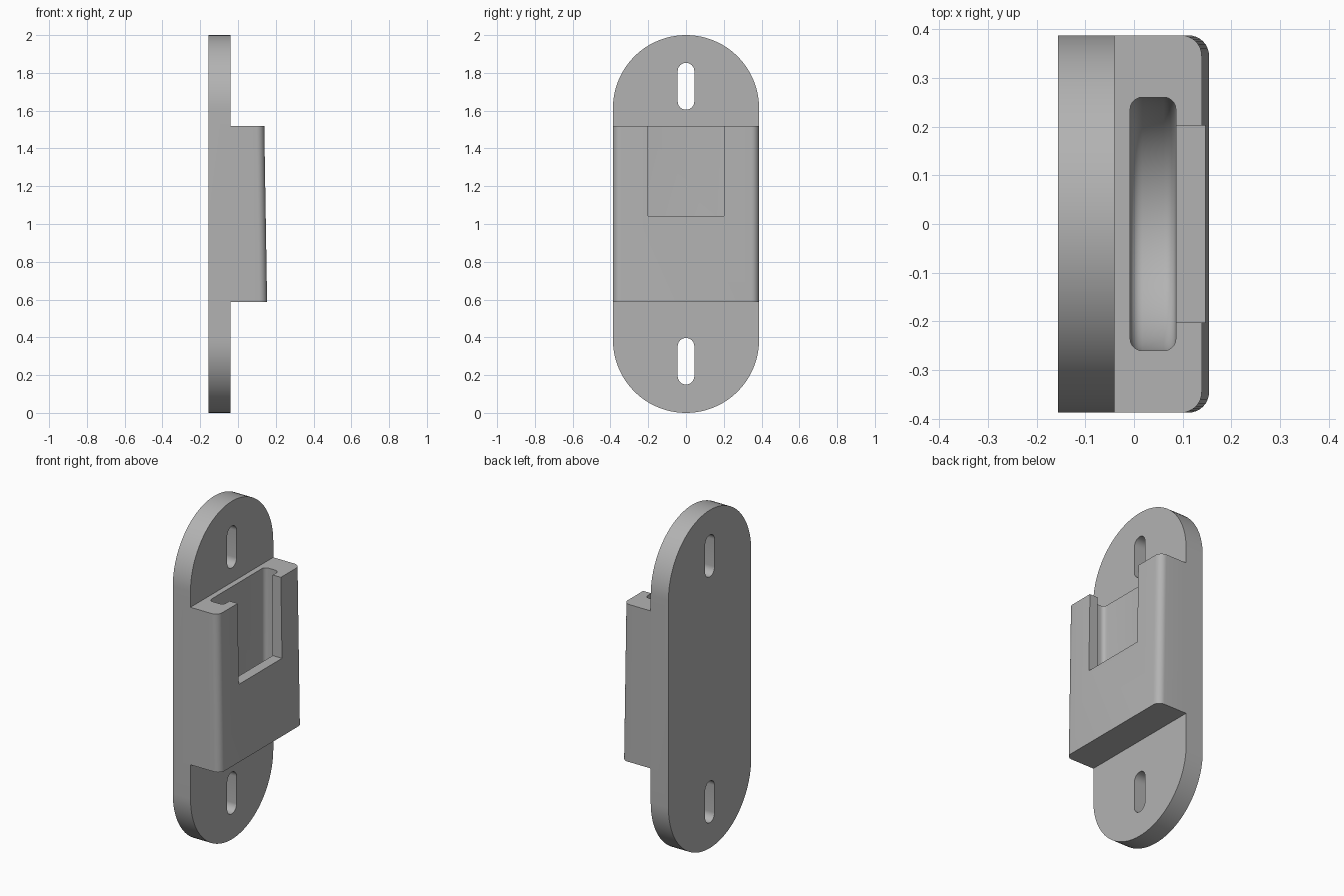
import bpy, bmesh, math

if "Cube" in bpy.data.objects:
    bpy.data.objects.remove(bpy.data.objects["Cube"], do_unlink=True)

HALF_W = 0.387          # half width of plate and holder
BACK, FACE = -0.156, -0.04
HOLDER_Z = (0.588, 1.52)

grey = bpy.data.materials.new("plain grey")
grey.use_nodes = True
grey.diffuse_color = (0.45, 0.45, 0.45, 1)
grey.node_tree.nodes["Principled BSDF"].inputs["Base Color"].default_value = grey.diffuse_color


def loft(name, lower, upper):
    """Solid between two matching closed loops of 3D points."""
    bm = bmesh.new()
    a = [bm.verts.new(p) for p in lower]
    b = [bm.verts.new(p) for p in upper]
    bm.faces.new(a)
    bm.faces.new(b)
    for i in range(len(a)):
        j = (i + 1) % len(a)
        bm.faces.new((a[i], a[j], b[j], b[i]))
    bmesh.ops.recalc_face_normals(bm, faces=bm.faces)
    mesh = bpy.data.meshes.new(name)
    bm.to_mesh(mesh)
    bm.free()
    mesh.materials.append(grey)
    obj = bpy.data.objects.new(name, mesh)
    bpy.context.collection.objects.link(obj)
    return obj


def arc(cx, cy, r, start, end, n):
    angles = [math.radians(start + (end - start) * i / n) for i in range(n + 1)]
    return [(cx + r * math.cos(t), cy + r * math.sin(t)) for t in angles]


def extrude_x(name, outline, x0, x1):
    return loft(name, [(x0, y, z) for y, z in outline], [(x1, y, z) for y, z in outline])


def stadium(r, z0, z1, n):
    return arc(0, z1 - r, r, 0, 180, n) + arc(0, z0 + r, r, 180, 360, n)


def apply_modifiers(obj):
    bpy.context.view_layer.update()
    graph = bpy.context.evaluated_depsgraph_get()
    mesh = bpy.data.meshes.new_from_object(obj.evaluated_get(graph))
    obj.modifiers.clear()
    obj.data = mesh


def combine(obj, other, operation):
    mod = obj.modifiers.new("combine", "BOOLEAN")
    mod.operation, mod.solver, mod.object = operation, "EXACT", other
    apply_modifiers(obj)
    bpy.data.objects.remove(other, do_unlink=True)


# Back plate with round ends
body = extrude_x("wall_holder", stadium(HALF_W, 0, 2, 48), BACK, FACE)


# Holder block: tapered front with rounded vertical edges
def holder_loop(front, z, r=0.042):
    pts = arc(front - r, HALF_W - r, r, 90, 0, 8) + arc(front - r, r - HALF_W, r, 0, -90, 8)
    pts = [(FACE - 0.05, HALF_W)] + pts + [(FACE - 0.05, -HALF_W)]
    return [(x, y, z) for x, y in pts]


holder = loft("holder", holder_loop(0.154, HOLDER_Z[0]), holder_loop(0.139, HOLDER_Z[1]))
combine(body, holder, "UNION")

# Pocket with a half-round floor and softened edges
pocket_outline = [(0.26, 1.7)] + arc(0, 0.95, 0.26, 0, -180, 32) + [(-0.26, 1.7)]
pocket = extrude_x("pocket_cutter", pocket_outline, -0.008, 0.086)
bevel = pocket.modifiers.new("soft edges", "BEVEL")
bevel.width, bevel.segments = 0.025, 5
bevel.limit_method, bevel.angle_limit = "ANGLE", math.radians(40)
apply_modifiers(pocket)
combine(body, pocket, "DIFFERENCE")

# Open window in the front wall of the pocket
window = extrude_x("window_cutter", [(-0.202, 1.043), (0.202, 1.043), (0.202, 1.7), (-0.202, 1.7)], 0.04, 0.3)
combine(body, window, "DIFFERENCE")

# Screw slots at both ends
for z0, z1 in ((0.15, 0.397), (1.605, 1.853)):
    slot = extrude_x("slot_cutter", stadium(0.044, z0, z1, 16), -0.3, 0.1)
    combine(body, slot, "DIFFERENCE")

# Smooth curves, sharp edges
bpy.ops.object.select_all(action="DESELECT")
body.select_set(True)
bpy.context.view_layer.objects.active = body
bpy.ops.object.shade_smooth_by_angle(angle=math.radians(30))
